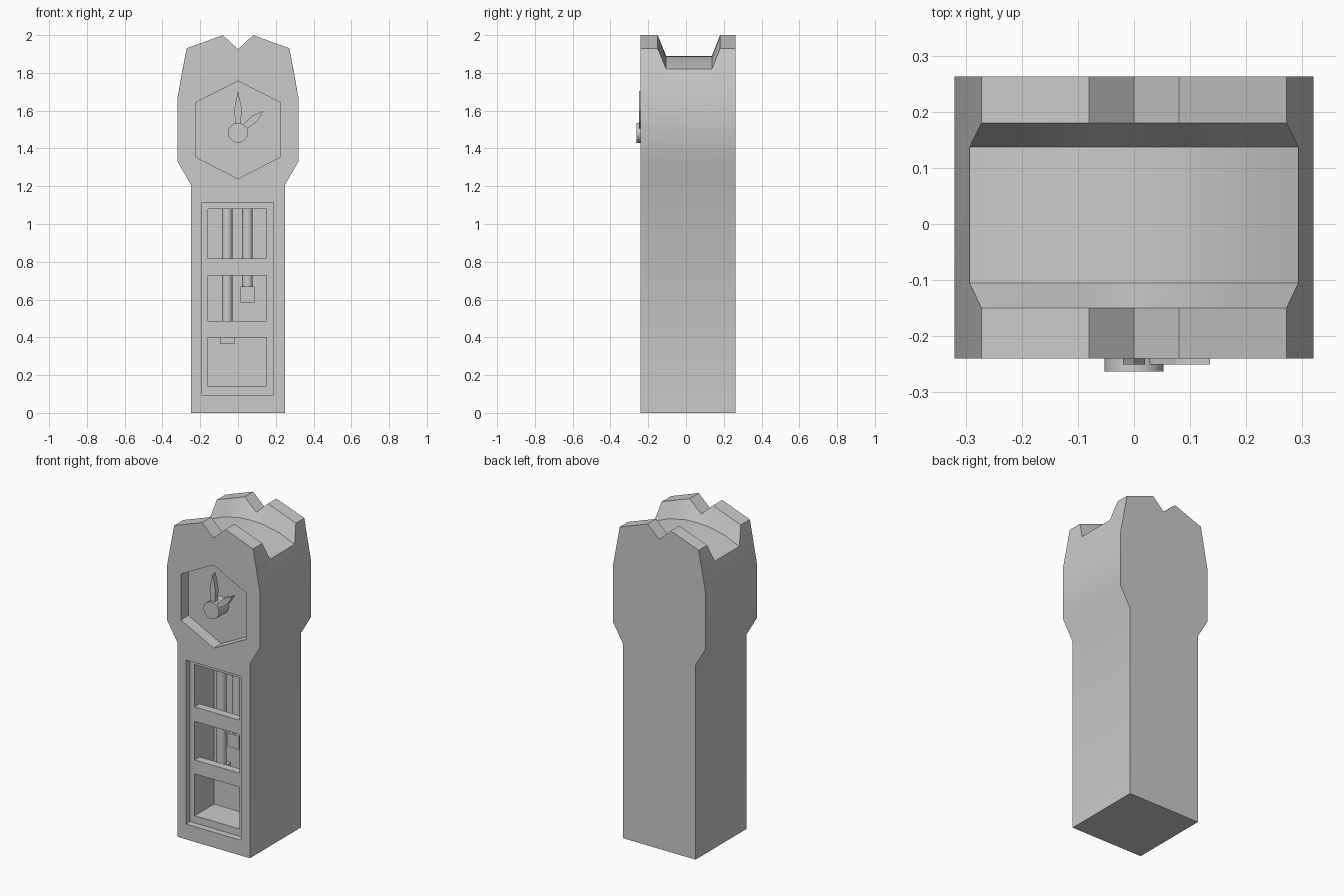
import bpy, bmesh, math

if "Cube" in bpy.data.objects:
    bpy.data.objects.remove(bpy.data.objects["Cube"])

def make(name, verts, faces):
    me = bpy.data.meshes.new(name)
    bm = bmesh.new()
    vs = [bm.verts.new(v) for v in verts]
    for f in faces:
        bm.faces.new([vs[i] for i in f])
    bmesh.ops.recalc_face_normals(bm, faces=bm.faces)
    bm.to_mesh(me)
    bm.free()
    ob = bpy.data.objects.new(name, me)
    bpy.context.collection.objects.link(ob)
    return ob

def loft(name, sections):
    """Join equal-length (y, xz outline) sections into a closed solid."""
    n, m = len(sections[0][1]), len(sections)
    verts = [(x, y, z) for y, pts in sections for x, z in pts]
    faces = [list(range(n)), list(range((m - 1) * n, m * n))]
    for s in range(m - 1):
        for i in range(n):
            j = (i + 1) % n
            faces.append([s * n + i, s * n + j, (s + 1) * n + j, (s + 1) * n + i])
    return make(name, verts, faces)

def prism(name, pts, y0, y1):
    return loft(name, [(y0, pts), (y1, pts)])

def box(name, x0, x1, y0, y1, z0, z1):
    return prism(name, [(x0, z0), (x1, z0), (x1, z1), (x0, z1)], y0, y1)

def smooth(ob, angle):
    bpy.ops.object.select_all(action='DESELECT')
    ob.select_set(True)
    bpy.context.view_layer.objects.active = ob
    bpy.ops.object.shade_smooth_by_angle(angle=math.radians(angle))

def cut(ob, cutter):
    cutter.hide_render = True
    mod = ob.modifiers.new("cut", 'BOOLEAN')
    mod.operation, mod.solver, mod.object = 'DIFFERENCE', 'EXACT', cutter
    bpy.context.view_layer.objects.active = ob
    bpy.ops.object.modifier_apply(modifier=mod.name)
    bpy.data.objects.remove(cutter)

# Case: crested outline front and back, arched saddle between them
side = [(0.25, 0), (0.25, 1.21), (0.32, 1.33), (0.32, 1.67)]
crest = side + [(0.272, 1.93), (0.19, 1.96), (0.08, 2.0)]
arch = side + [(0.293, 1.82), (0.19, 1.863), (0.08, 1.886)]

def full(half, mid):
    return half + [(0, mid)] + [(-x, z) for x, z in reversed(half)]

hi, lo = full(crest, 1.925), full(arch, 1.89)
case = loft("clock_case", [(-0.24, hi), (-0.15, hi), (-0.105, lo),
                           (0.137, lo), (0.18, hi), (0.263, hi)])

# Hexagonal dial recess, door recess and pendulum cavity
dial = [(0, 1.757), (0.225, 1.642), (0.225, 1.355),
        (0, 1.24), (-0.225, 1.355), (-0.225, 1.642)]
cut(case, prism("dial_cutter", dial, -0.4, -0.165))
cut(case, box("door_cutter", -0.19, 0.187, -0.4, -0.20, 0.095, 1.115))
cut(case, box("cavity_cutter", -0.158, 0.152, -0.4, -0.01, 0.14, 1.08))
smooth(case, 35)

# Door crossbars
for i, (z0, z1) in enumerate([(0.40, 0.487), (0.727, 0.817)]):
    box(f"door_bar_{i + 1}", -0.158, 0.152, -0.20, -0.15, z0, z1)

def cylinder(name, r, depth, loc, rot=(0, 0, 0), n=16):
    bpy.ops.mesh.primitive_cylinder_add(vertices=n, radius=r, depth=depth,
                                        location=loc, rotation=rot)
    ob = bpy.context.object
    ob.name = name
    smooth(ob, 35)
    return ob

# Hanging rods with square weights
for label, x, z in [("left", -0.057, 0.45), ("right", 0.05, 0.67)]:
    cylinder(label + "_rod", 0.028, 1.08 - z, (x, -0.08, (1.08 + z) / 2))
    box(label + "_weight", x - 0.038, x + 0.038, -0.118, -0.042, z - 0.085, z)

# Hub and hands
cylinder("hand_hub", 0.053, 0.098, (0, -0.214, 1.483), (math.pi / 2, 0, 0))

def hand(name, length, wide, angle):
    a = math.radians(angle)
    pts = [(-0.011, 0), (0.011, 0), (0.02, wide), (0, length), (-0.02, wide)]
    pts = [(x * math.cos(a) + z * math.sin(a),
            1.483 - x * math.sin(a) + z * math.cos(a)) for x, z in pts]
    prism(name, pts, -0.25, -0.22)

hand("minute_hand", 0.222, 0.125, 0)
hand("hour_hand", 0.178, 0.115, 49.5)
